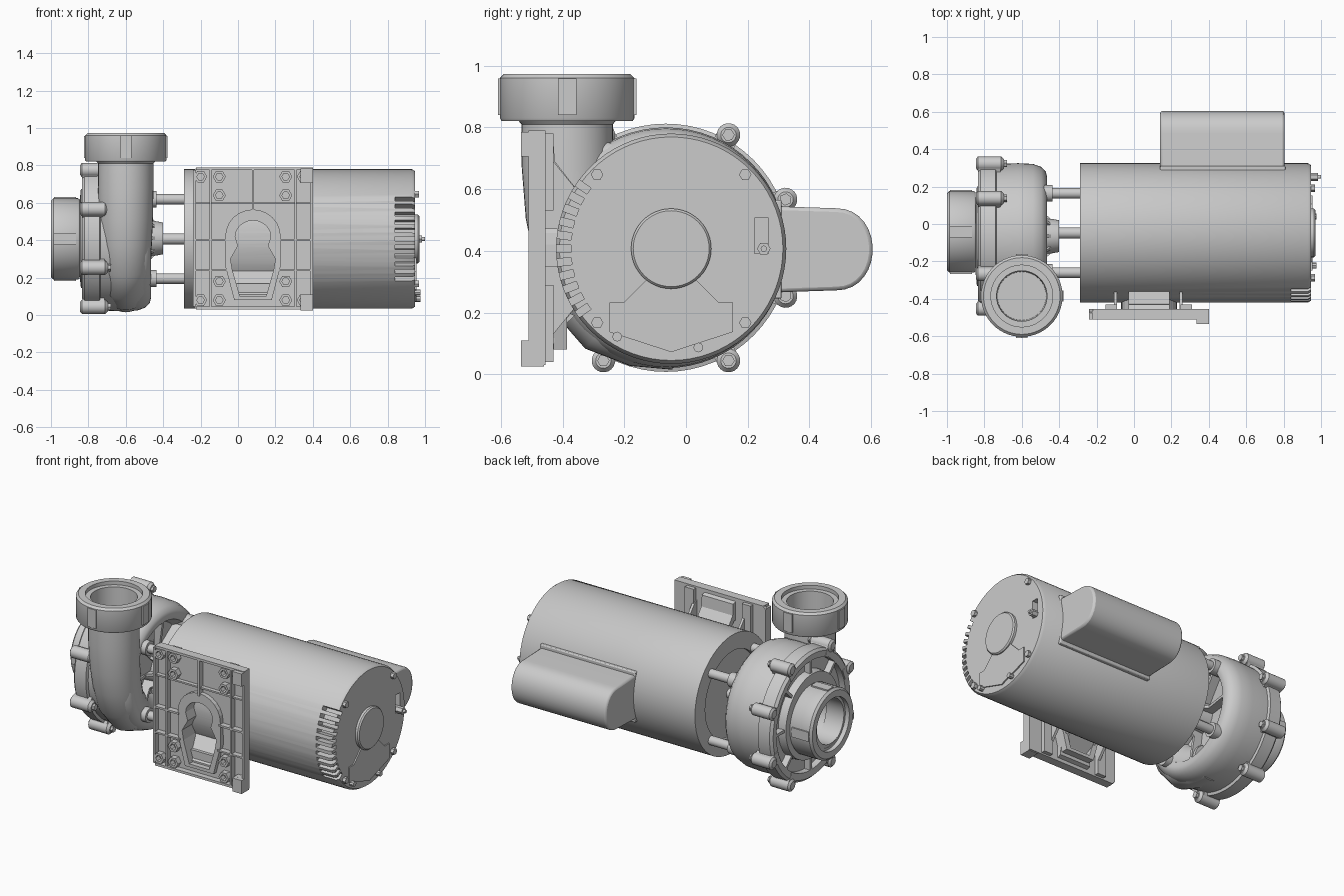
import bpy, bmesh
from math import sin, cos, pi, radians
from mathutils import Matrix, Vector

T = Matrix.Translation
AX = Matrix(((0, 0, 1, 0), (1, 0, 0, 0), (0, 1, 0, 0), (0, 0, 0, 1)))    # local z -> world x
AY = Matrix(((1, 0, 0, 0), (0, 0, -1, 0), (0, 1, 0, 0), (0, 0, 0, 1)))   # local z -> world -y
CY, CZ = -0.048, 0.407
MOTOR = T((0, CY, CZ)) @ AX
PUMP = T((0, -0.065, 0.41)) @ AX
I = Matrix.Identity(4)


def rot(deg):
    return Matrix.Rotation(radians(deg), 4, 'Z')


def skin(bm, rings, closed_loop=False, caps=True):
    vs = [[bm.verts.new(p) for p in r] for r in rings]
    n, k = len(vs[0]), len(vs)
    for i in range(k if closed_loop else k - 1):
        a, b = vs[i], vs[(i + 1) % k]
        for j in range(n):
            bm.faces.new((a[j], a[(j + 1) % n], b[(j + 1) % n], b[j]))
    if caps and not closed_loop:
        bm.faces.new(vs[0][::-1])
        bm.faces.new(vs[-1])


def lathe(bm, prof, M=I, seg=64, ring=False):
    """Revolve (radius, height) points about local z."""
    rings = [[M @ Vector((r * cos(2 * pi * j / seg), r * sin(2 * pi * j / seg), h))
              for j in range(seg)] for r, h in prof]
    skin(bm, rings, ring)


def cyl(bm, x, y, r, a, b, M=I, seg=24):
    lathe(bm, [(r, a), (r, b)], M @ T((x, y, 0)), seg)


def prism(bm, pts, a, b, M=I):
    skin(bm, [[M @ Vector((x, y, h)) for x, y in pts] for h in (a, b)])


def box(bm, x0, x1, y0, y1, z0, z1, M=I):
    prism(bm, [(x0, y0), (x1, y0), (x1, y1), (x0, y1)], z0, z1, M)


def finish(name, bm, smooth=True, bevel=0):
    bmesh.ops.recalc_face_normals(bm, faces=bm.faces)
    me = bpy.data.meshes.new(name)
    bm.to_mesh(me)
    bm.free()
    ob = bpy.data.objects.new(name, me)
    bpy.context.collection.objects.link(ob)
    bpy.ops.object.select_all(action='DESELECT')
    bpy.context.view_layer.objects.active = ob
    ob.select_set(True)
    if bevel:
        m = ob.modifiers.new("bevel", 'BEVEL')
        m.width, m.segments = bevel, 2
    if smooth:
        bpy.ops.object.shade_smooth_by_angle(angle=radians(35))
    return ob


def cut(ob, cutter):
    m = ob.modifiers.new("cut", 'BOOLEAN')
    m.object, m.operation, m.solver = cutter, 'DIFFERENCE', 'EXACT'
    bpy.context.view_layer.objects.active = ob
    bpy.ops.object.modifier_apply(modifier=m.name)
    bpy.data.objects.remove(cutter)


# Motor body with vent slots on the front side of the rear end
bm = bmesh.new()
lathe(bm, [(0.05, -0.27), (0.27, -0.27), (0.27, -0.29), (0.373, -0.29), (0.373, 0.93),
           (0.362, 0.947), (0.05, 0.947)], MOTOR, 72)
motor = finish("motor_body", bm)
bm = bmesh.new()
for i in range(11):
    box(bm, 0.325, 0.42, -0.012, 0.012, 0.84, 1.0, MOTOR @ rot(180 + (i - 5) * 7))
box(bm, 0.27, 0.315, -0.015, 0.1, 0.91, 1.0, MOTOR)
cut(motor, finish("slot_cutter", bm, False))

# Rear cap: hub disc, lower access panel, bolts and terminal screw
bm = bmesh.new()
lathe(bm, [(0.05, 0.94), (0.13, 0.94), (0.13, 0.962), (0.123, 0.97), (0.05, 0.97)], MOTOR, 48)
prism(bm, [(-0.07, -0.09), (-0.155, -0.175), (-0.2, -0.175), (-0.2, -0.27), (0, -0.335),
           (0.2, -0.27), (0.2, -0.175), (0.155, -0.175), (0.07, -0.09)], 0.93, 0.955, MOTOR)
finish("motor_end_cover", bm)
bm = bmesh.new()
for sx in (-1, 1):
    for sy in (-1, 1):
        cyl(bm, sx * 0.24, sy * 0.24, 0.02, 0.94, 0.967, MOTOR, 6)
for x, y in ((-0.175, -0.285), (0.088, -0.32)):
    cyl(bm, x, y, 0.016, 0.94, 0.975, MOTOR, 8)
cyl(bm, 0.3, 0.0, 0.022, 0.9, 0.985, MOTOR, 6)
cyl(bm, 0.3, 0.0, 0.01, 0.9, 1.0, MOTOR, 12)
finish("end_bolts", bm, False)

# Capacitor cover on the back
bm = bmesh.new()
prof = [(0.27, 0.265), (0.27, 0.545)] + [
    (0.485 + 0.12 * sin(radians(a)) ** 0.9, 0.405 + 0.133 * cos(radians(a))) for a in range(0, 180, 12)]
prof.append((0.485, 0.272))
prism(bm, prof, 0.14, 0.805, AX)
finish("capacitor_cover", bm, True, 0.012)
bm = bmesh.new()
box(bm, 0.14, 0.81, 0.27, 0.31, 0.245, 0.565)
finish("capacitor_base", bm, True, 0.006)

# Shaft, tie rods with bosses between motor and pump
bm = bmesh.new()
cyl(bm, 0, 0, 0.03, -0.56, -0.26, MOTOR)
for sx in (-1, 1):
    for sy in (-1, 1):
        cyl(bm, sx * 0.212, sy * 0.212, 0.028, -0.5, -0.26, MOTOR)
        cyl(bm, sx * 0.212, sy * 0.212, 0.045, -0.62, -0.435, MOTOR)
finish("shaft_and_tie_rods", bm)

# Pump housing: inlet spigot, face recess, rounded body, dished back with hub
bm = bmesh.new()
lathe(bm, [(0.02, -0.72), (0.14, -0.72), (0.14, -0.97), (0.17, -0.97), (0.17, -0.85), (0.265, -0.84),
           (0.27, -0.79), (0.345, -0.79), (0.345, -0.83), (0.385, -0.835), (0.4, -0.82), (0.402, -0.74),
           (0.385, -0.735), (0.39, -0.62), (0.386, -0.54), (0.37, -0.495), (0.345, -0.472), (0.32, -0.465),
           (0.29, -0.475), (0.26, -0.54), (0.1, -0.56), (0.092, -0.44), (0.085, -0.4), (0.02, -0.4)],
      PUMP, 64)
finish("pump_housing", bm)

# Ribs front and back of the housing
bm = bmesh.new()
for i in range(8):
    M = PUMP @ rot(45 * i)
    box(bm, 0.25, 0.36, -0.009, 0.009, -0.83, -0.78, M)
    prism(bm, [(0.08, -0.43), (0.14, -0.5), (0.31, -0.475), (0.31, -0.6), (0.08, -0.6)],
          -0.009, 0.009, M @ Matrix.Rotation(pi / 2, 4, 'X') @ Matrix.Scale(1, 4))
finish("pump_ribs", bm, False)

# Clamp lugs round the housing rim
bm = bmesh.new()
for a in (22, 61, 119, 158, 202, 241, 299, 338):
    M = PUMP @ rot(a)
    lathe(bm, [(0.025, -0.845), (0.038, -0.835), (0.038, -0.71), (0.025, -0.695)], M @ T((0.418, 0, 0)), 20)
    box(bm, 0.35, 0.418, -0.036, 0.036, -0.835, -0.715, M)
    cyl(bm, 0.418, 0, 0.02, -0.7, -0.68, M, 6)
finish("clamp_lugs", bm)

# Outlet pipe curling off the scroll: (y, z, radius, tilt)
bm = bmesh.new()
path = [(-0.385, 0.78, 0.13, 0), (-0.385, 0.95, 0.135, 0), (-0.385, 0.95, 0.165, 0), (-0.385, 0.83, 0.165, 0),
        (-0.385, 0.81, 0.148, 0), (-0.385, 0.68, 0.148, 0), (-0.375, 0.52, 0.145, 6), (-0.355, 0.4, 0.14, 14),
        (-0.315, 0.27, 0.135, 28), (-0.24, 0.18, 0.13, 48), (-0.14, 0.14, 0.12, 70), (-0.04, 0.125, 0.11, 88)]
rings = []
for y, z, r, t in path:
    M = T((-0.6, y, z)) @ Matrix.Rotation(radians(t), 4, 'X')
    rings.append([M @ Vector((r * cos(j * pi / 20), r * sin(j * pi / 20), 0)) for j in range(40)])
skin(bm, rings)
finish("outlet_pipe", bm)

# Fillet wall joining pipe and scroll
bm = bmesh.new()
prism(bm, [(-0.38, 0.62), (-0.26, 0.76), (-0.1, 0.7), (-0.1, 0.4), (-0.38, 0.4)], -0.7, -0.5, AX)
finish("outlet_web", bm, True, 0.03)

# Union nuts on outlet and inlet
for name, M in (("outlet_nut", T((-0.6, -0.385, 0.82))),
                ("inlet_nut", T((-0.847, -0.042, 0.407)) @ AX @ Matrix.Rotation(pi, 4, 'X'))):
    bm = bmesh.new()
    lathe(bm, [(0.15, 0), (0.212, 0), (0.218, 0.01), (0.218, 0.14), (0.205, 0.153), (0.165, 0.153),
               (0.165, 0.125), (0.15, 0.125)], M, 56, True)
    for i in range(4):
        box(bm, 0.2, 0.224, -0.03, 0.03, 0.02, 0.138, M @ rot(90 * i))
    finish(name, bm)

# Mounting plate: web, keyhole arch, then the keyhole cut through both
key = [(0.08 + 0.095 * cos(radians(a)), 0.42 + 0.085 * sin(radians(a))) for a in range(0, 181, 15)]
key += [(0.0, 0.37), (-0.04, 0.3), (-0.03, 0.24), (0.01, 0.1), (0.15, 0.1), (0.19, 0.24), (0.2, 0.3), (0.16, 0.37)]
arch = [(0.08 + 0.148 * cos(radians(a)), 0.42 + 0.145 * sin(radians(a))) for a in range(0, 181, 15)]
arch += [(-0.07, 0.27), (-0.02, 0.08), (0.18, 0.08), (0.23, 0.27)]
for name, pts, a, b in (("mount_plate", [(-0.24, 0.05), (-0.22, 0.03), (0.4, 0.03), (0.4, 0.79),
                                         (-0.22, 0.79), (-0.24, 0.77)], 0.455, 0.475),
                        ("keyhole_wall", arch, 0.385, 0.503)):
    bm = bmesh.new()
    prism(bm, pts, a, b, AY)
    ob = finish(name, bm, False)
    bm = bmesh.new()
    prism(bm, key, 0.3, 0.6, AY)
    cut(ob, finish("keyhole_cutter", bm, False))

# Plate rim, ribs, corner feet and hex bosses
bm = bmesh.new()
for x0, x1, z0, z1 in ((-0.24, -0.225, 0.045, 0.775), (0.385, 0.4, 0.03, 0.79), (-0.225, 0.4, 0.775, 0.79),
                       (-0.225, 0.4, 0.03, 0.045), (-0.152, -0.142, 0.03, 0.79), (0.302, 0.312, 0.03, 0.79),
                       (0.074, 0.086, 0.55, 0.79), (-0.24, 0.4, 0.595, 0.605), (-0.24, -0.06, 0.395, 0.407),
                       (0.22, 0.4, 0.395, 0.407), (-0.24, -0.05, 0.235, 0.245), (0.21, 0.4, 0.235, 0.245)):
    if z0 == 0.595:
        box(bm, x0, 0.4, -0.5, -0.465, z0, z1)
    else:
        box(bm, x0, x1, -0.51, -0.465, z0, z1)
for z0, z1 in ((0.025, 0.11), (0.705, 0.785)):
    box(bm, 0.335, 0.4, -0.535, -0.46, z0, z1)
for z, xs in ((0.74, (-0.2, -0.1, 0.255, 0.35)), (0.64, (-0.1, 0.255))):
    for x in xs:
        for zz in (z, 0.82 - z):
            M = T((x, 0, zz)) @ AY
            lathe(bm, [(0.02, 0.465), (0.035, 0.465), (0.035, 0.51), (0.02, 0.51)], M, 6, True)
finish("plate_ribs_and_bosses", bm, False)

# Cradle: pad behind the plate, slanted saddles and scoop floor
bm = bmesh.new()
for s in (1, -1):
    f = [(y, 0.41 + s * z) for y, z in ((-0.46, 0.36), (-0.43, 0.35), (-0.425, 0.28), (-0.355, 0.19),
                                        (-0.37, 0.165), (-0.44, 0.24), (-0.46, 0.24))]
    prism(bm, f, -0.03, 0.19, AX)
    for x in (-0.13, 0.27):
        box(bm, x - 0.022, x + 0.04, -0.46, -0.43, 0.41 + s * 0.37, 0.41 + s * 0.12)
    w = [(y, 0.41 + s * z) for y, z in ((-0.46, 0.3), (-0.43, 0.28), (-0.34, 0.17), (-0.4, 0.06), (-0.46, 0.06))]
    for x in (-0.1, 0.25):
        prism(bm, w, x - 0.008, x + 0.008, AX)
prism(bm, [(-0.47, 0.09), (-0.47, 0.11), (-0.38, 0.2), (-0.36, 0.19)], -0.01, 0.17, AX)
finish("motor_cradle", bm, False)
